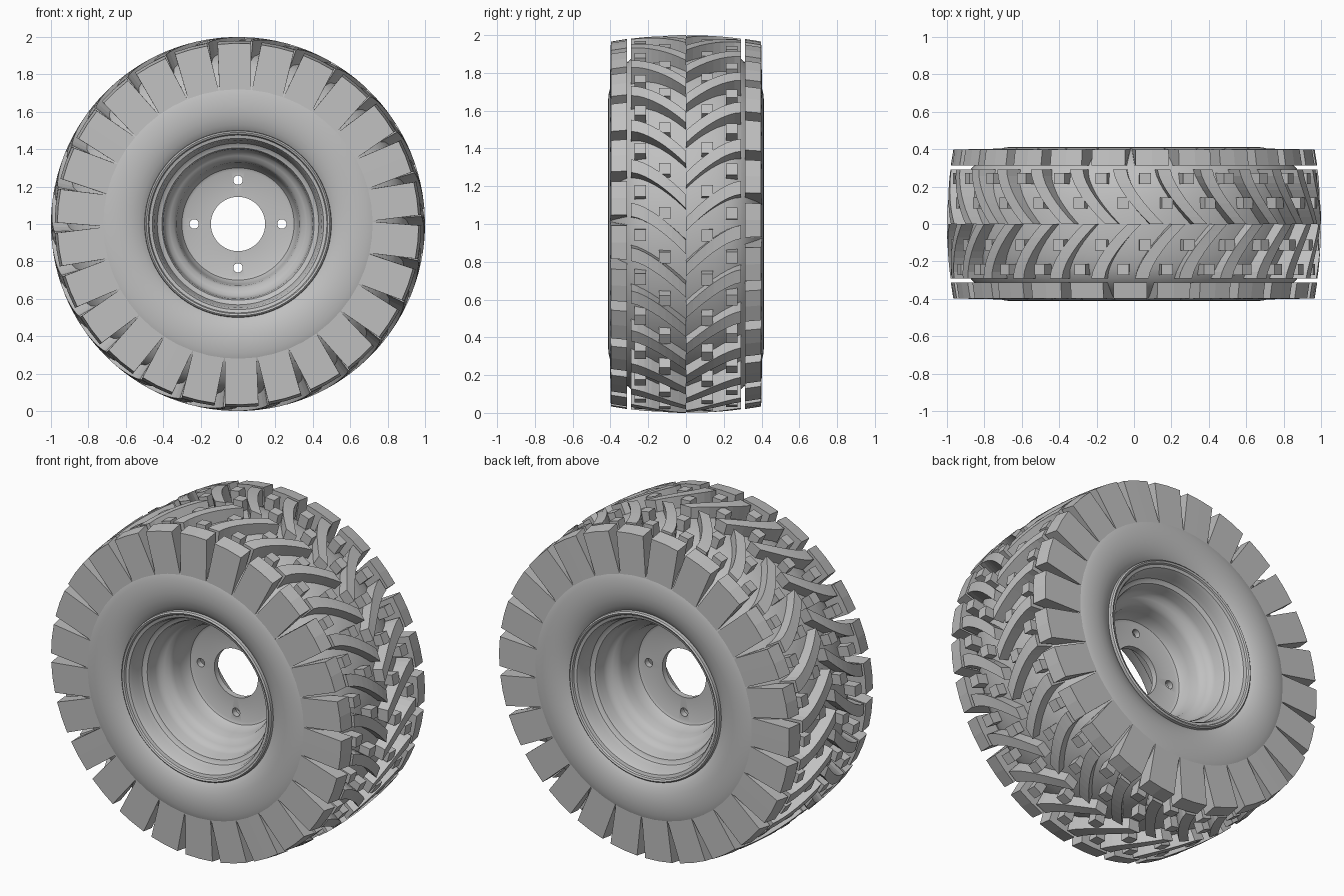
import bpy, bmesh
from math import sin, cos, radians, pi

old = bpy.data.objects.get("Cube")
if old:
    bpy.data.objects.remove(old, do_unlink=True)

grey = bpy.data.materials.new("plain_grey")
grey.use_nodes = True
tone = (0.53, 0.53, 0.53, 1)
grey.diffuse_color = tone
grey.node_tree.nodes["Principled BSDF"].inputs["Base Color"].default_value = tone

LUGS = 26
PITCH = 360 / LUGS


def polar(deg, r, y):
    """Point around the axle, which runs along y at z = 1."""
    a = radians(deg)
    return (r * cos(a), y, 1 + r * sin(a))


def finish(name, bm, smooth=False):
    bmesh.ops.recalc_face_normals(bm, faces=bm.faces)
    mesh = bpy.data.meshes.new(name)
    bm.to_mesh(mesh)
    bm.free()
    mesh.materials.append(grey)
    ob = bpy.data.objects.new(name, mesh)
    bpy.context.collection.objects.link(ob)
    if smooth:
        smooth_object(ob)
    return ob


def smooth_object(ob):
    bpy.ops.object.select_all(action='DESELECT')
    ob.select_set(True)
    bpy.context.view_layer.objects.active = ob
    bpy.ops.object.shade_smooth_by_angle(angle=radians(32))


def revolve(name, profile, segs=96):
    """Spin a closed (radius, y) outline around the axle."""
    bm = bmesh.new()
    rings = [[bm.verts.new(polar(360 * i / segs, r, y)) for r, y in profile]
             for i in range(segs)]
    n = len(profile)
    for i in range(segs):
        a, b = rings[i], rings[(i + 1) % segs]
        for j in range(n):
            k = (j + 1) % n
            bm.faces.new((a[j], a[k], b[k], b[j]))
    return finish(name, bm, smooth=True)


def mirrored(half):
    """Complete a front half outline with its back half."""
    return half + [(r, -y) for r, y in reversed(half) if y]


def loft(bm, stations):
    """Solid through matching four-cornered sections of (deg, r, y)."""
    loops = [[bm.verts.new(polar(*p)) for p in s] for s in stations]
    for a, b in zip(loops, loops[1:]):
        for j in range(4):
            k = (j + 1) % 4
            bm.faces.new((a[j], a[k], b[k], b[j]))
    bm.faces.new(loops[0])
    bm.faces.new(loops[-1])


def crown(y):
    return 1 - 0.22 * y * y


# Tyre carcass: bead, bulging sidewall, shoulder and crowned tread base
revolve("tyre_carcass", mirrored([
    (0.48, -0.36), (0.50, -0.378), (0.53, -0.395), (0.57, -0.407),
    (0.61, -0.413), (0.65, -0.413), (0.69, -0.409), (0.73, -0.399),
    (0.77, -0.38), (0.81, -0.353), (0.845, -0.325), (0.875, -0.29),
    (0.90, -0.24), (0.92, -0.16), (0.93, -0.08), (0.932, 0)]))

# Rim: hub plate, stepped barrel and rolled lip in one outline
rim = revolve("wheel_rim", mirrored([
    (0.145, -0.018), (0.285, -0.018), (0.30, -0.025), (0.312, -0.045),
    (0.322, -0.09), (0.33, -0.14), (0.342, -0.165), (0.365, -0.18),
    (0.385, -0.195), (0.395, -0.22), (0.40, -0.265), (0.407, -0.282),
    (0.42, -0.286), (0.432, -0.295), (0.44, -0.32), (0.448, -0.365),
    (0.458, -0.383), (0.475, -0.388), (0.48, -0.398), (0.49, -0.403),
    (0.498, -0.396), (0.50, -0.375), (0.50, -0.2)]))

# Four bolt holes through the hub plate
for i in range(4):
    bpy.ops.mesh.primitive_cylinder_add(
        vertices=24, radius=0.025, depth=0.12,
        location=polar(90 * i, 0.235, 0), rotation=(pi / 2, 0, 0))
    cutter = bpy.context.object
    cutter.hide_render = True
    mod = rim.modifiers.new("bolt_hole", 'BOOLEAN')
    mod.operation = 'DIFFERENCE'
    mod.solver = 'EXACT'
    mod.object = cutter
    bpy.ops.object.select_all(action='DESELECT')
    rim.select_set(True)
    bpy.context.view_layer.objects.active = rim
    bpy.ops.object.modifier_apply(modifier=mod.name)
    bpy.data.objects.remove(cutter, do_unlink=True)
smooth_object(rim)


def shoulder_lug(bm, deg, side):
    # outline (radius, y, half angle): wedge slots widen outwards
    outline = [(0.72, 0.403, 6.75), (0.966, 0.398, 5.3),
               (0.98, 0.312, 5.3), (0.83, 0.312, 5.6)]
    loft(bm, [[(deg + s * h, r, side * y) for r, y, h in outline]
              for s in (-1, 0, 1)])


def curved_lug(bm, deg, side, steps=8):
    stations = []
    for i in range(steps + 1):
        t = i / steps
        y = 0.292 * t
        mid = deg + 11.5 * (1 - (1 - t) ** 1.5)
        top, low = crown(y), 0.86
        stations.append([(mid - 2.1, low, side * y), (mid - 2.1, top, side * y),
                         (mid + 2.1, top, side * y), (mid + 2.1, low, side * y)])
    loft(bm, stations)


def block(bm, deg, side, y, half=0.03):
    top = crown(y) - 0.008
    loft(bm, [[(deg - 1.8, 0.86, side * v), (deg - 1.8, top, side * v),
               (deg + 1.8, top, side * v), (deg + 1.8, 0.86, side * v)]
              for v in (y - half, y + half)])


# Tread: the back half is the front half mirrored and turned half a pitch
for label, side, shift in (("front", -1, 0), ("back", 1, PITCH / 2)):
    shoulder, curves, blocks = bmesh.new(), bmesh.new(), bmesh.new()
    for i in range(LUGS):
        a = i * PITCH + shift
        shoulder_lug(shoulder, a + 8.1, side)
        curved_lug(curves, a + 6.8, side)
        block(blocks, a + 3.4, side, 0.112)
        block(blocks, a + 10.3, side, 0.243)
    finish(label + "_shoulder_lugs", shoulder)
    finish(label + "_curved_lugs", curves)
    finish(label + "_tread_blocks", blocks)
